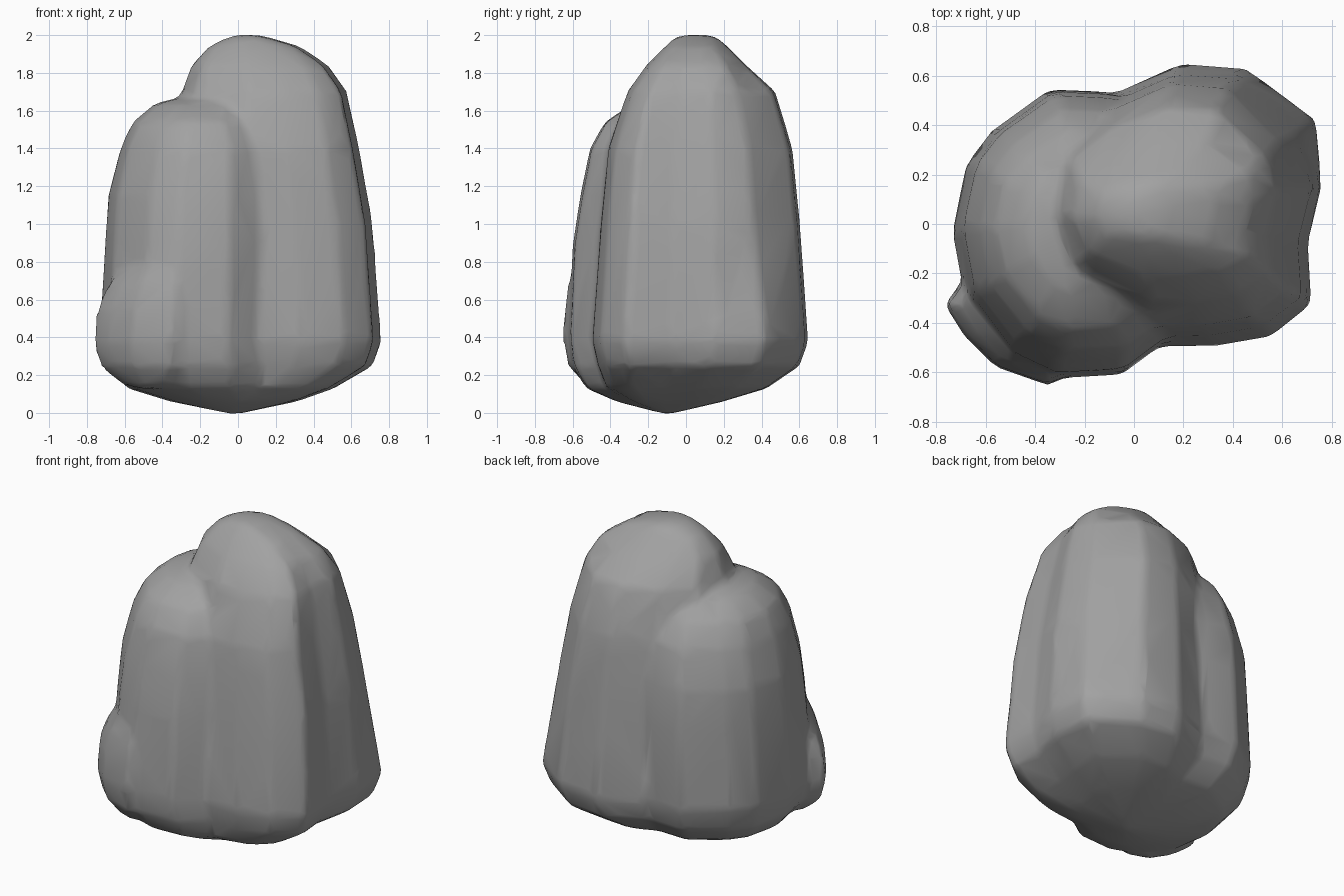
import bpy, bmesh

if "Cube" in bpy.data.objects:
    bpy.data.objects.remove(bpy.data.objects["Cube"])


def loft(name, outline, rings):
    """Stack an outline in rings (z, x0, x1, y0, y1), closed with a tip at each end."""
    xs, ys = [p[0] for p in outline], [p[1] for p in outline]
    ax, bx, ay, by = min(xs), max(xs), min(ys), max(ys)
    bm = bmesh.new()
    layers = []
    for z, x0, x1, y0, y1 in rings[1:-1]:
        layers.append([bm.verts.new((x0 + (x - ax) / (bx - ax) * (x1 - x0),
                                     y0 + (y - ay) / (by - ay) * (y1 - y0), z))
                       for x, y in outline])
    n = len(outline)
    tips = [bm.verts.new(((r[1] + r[2]) / 2, (r[3] + r[4]) / 2, r[0]))
            for r in (rings[0], rings[-1])]
    for i in range(n):
        j = (i + 1) % n
        for a, b in zip(layers, layers[1:]):
            bm.faces.new((a[i], a[j], b[j], b[i]))
        bm.faces.new((tips[0], layers[0][j], layers[0][i]))
        bm.faces.new((tips[1], layers[-1][i], layers[-1][j]))
    bmesh.ops.recalc_face_normals(bm, faces=bm.faces)
    me = bpy.data.meshes.new(name)
    bm.to_mesh(me)
    bm.free()
    ob = bpy.data.objects.new(name, me)
    bpy.context.collection.objects.link(ob)
    return ob


# Tall right-hand mass
tower = loft("rock", [
    (.755, .15), (.735, .415), (.45, .625), (.19, .645), (-.09, .52), (-.3, .33), (-.35, 0),
    (-.25, -.3), (.1, -.495), (.33, -.495), (.555, -.455), (.715, -.325), (.70, -.08)], [
    (-.01, -.02, -.02, -.1, -.1),
    (.06, -.25, .31, -.3, .2),
    (.13, -.32, .51, -.42, .43),
    (.25, -.35, .715, -.465, .605),
    (.38, -.35, .76, -.495, .65),
    (1.0, -.35, .715, -.45, .605),
    (1.4, -.33, .645, -.41, .565),
    (1.70, -.30, .58, -.31, .475),
    (1.84, -.25, .48, -.21, .32),
    (1.94, -.16, .33, -.11, .22),
    (1.995, -.04, .14, -.05, .16),
    (2.005, .04, .04, .06, .06)])

# Blunt its back right edge higher up
for v in tower.data.vertices:
    if .9 < v.co.z < 1.8 and v.index % 13 == 1:
        v.co.x -= .03
        v.co.y -= .04

# Lower left-hand mass
shoulder = loft("shoulder", [
    (-.11, .535), (-.34, .545), (-.575, .375), (-.675, .24), (-.73, -.03), (-.68, -.3),
    (-.5, -.54), (-.33, -.62), (-.05, -.605), (.11, -.485), (.2, -.1), (.18, .4)], [
    (-.01, -.02, -.02, -.1, -.1),
    (.06, -.36, .15, -.37, .15),
    (.13, -.59, .18, -.53, .38),
    (.25, -.695, .2, -.605, .5),
    (.4, -.735, .2, -.625, .545),
    (.9, -.705, .2, -.60, .535),
    (1.15, -.69, .2, -.56, .52),
    (1.4, -.625, .18, -.51, .465),
    (1.54, -.56, .12, -.43, .38),
    (1.64, -.44, .04, -.28, .27),
    (1.69, -.2, -.2, .02, .02)])

# Small slab at the front left foot
slab = loft("slab", [
    (-.69, -.24), (-.76, -.32), (-.68, -.45), (-.56, -.57), (-.35, -.645), (-.28, -.6),
    (-.35, -.45), (-.5, -.3)], [
    (.12, -.5, -.5, -.45, -.45),
    (.15, -.62, -.35, -.54, -.28),
    (.25, -.735, -.28, -.63, -.25),
    (.38, -.77, -.27, -.655, -.24),
    (.55, -.75, -.27, -.65, -.24),
    (.68, -.69, -.28, -.63, -.25),
    (.76, -.62, -.31, -.60, -.28),
    (.82, -.45, -.45, -.45, -.45)])

# Fuse the masses, soften the joins, return to a coarse mesh
bpy.context.view_layer.objects.active = tower
for part in (shoulder, slab):
    m = tower.modifiers.new("fuse", 'BOOLEAN')
    m.operation, m.solver, m.object = 'UNION', 'EXACT', part
    bpy.ops.object.modifier_apply(modifier=m.name)
    bpy.data.objects.remove(part)
m = tower.modifiers.new("remesh", 'REMESH')
m.mode, m.voxel_size = 'VOXEL', .025
m = tower.modifiers.new("soften", 'SMOOTH')
m.factor, m.iterations = .5, 8
m = tower.modifiers.new("coarsen", 'DECIMATE')
m.ratio = .06
for m in list(tower.modifiers):
    bpy.ops.object.modifier_apply(modifier=m.name)
for p in tower.data.polygons:
    p.use_smooth = True

# Dark grey stone
stone = bpy.data.materials.new("stone")
stone.diffuse_color = (.36, .36, .36, 1)
stone.use_nodes = True
stone.node_tree.nodes["Principled BSDF"].inputs["Base Color"].default_value = stone.diffuse_color
tower.data.materials.append(stone)
